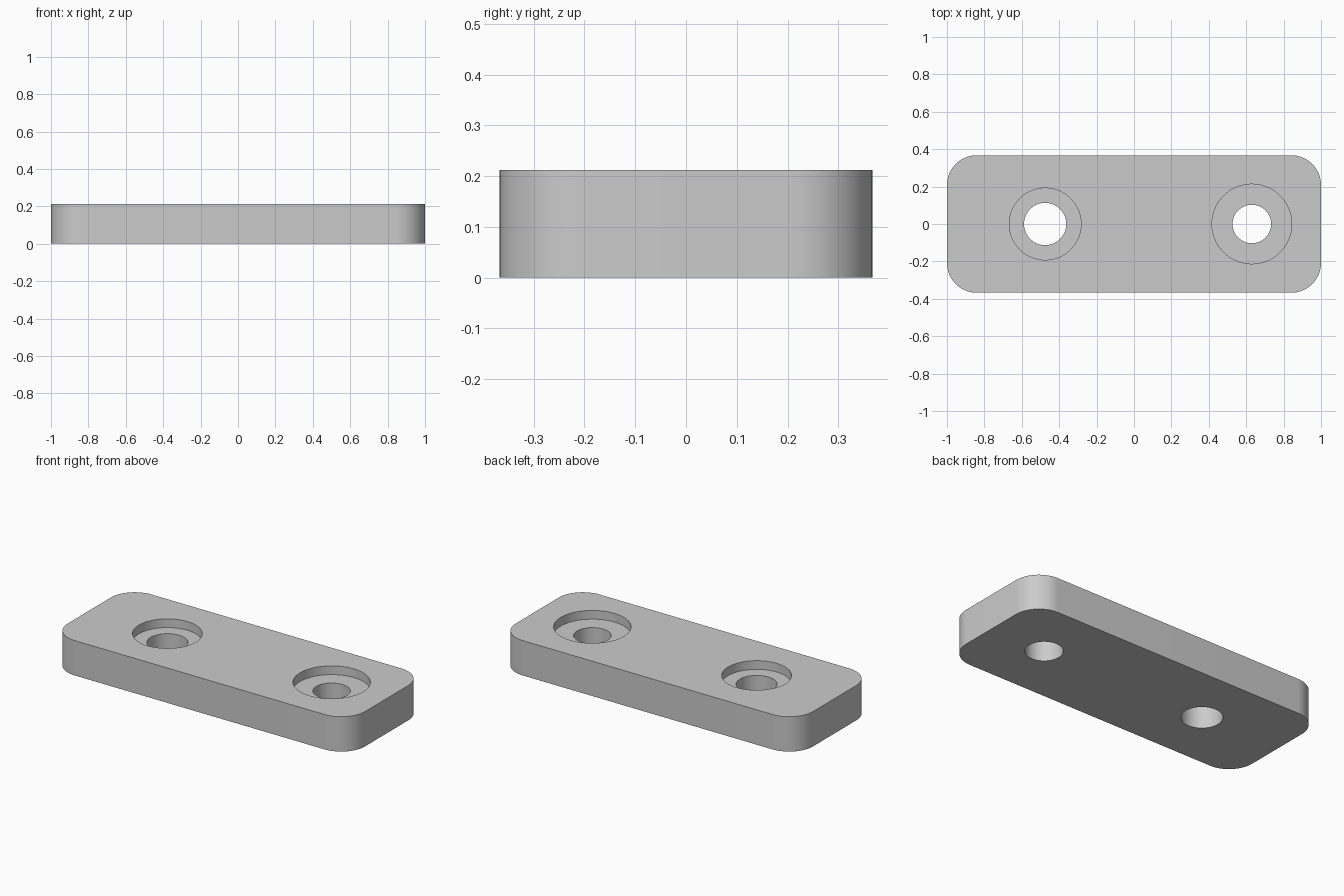
import bpy
import bmesh
from math import cos, sin, pi, radians

if "Cube" in bpy.data.objects:
    bpy.data.objects.remove(bpy.data.objects["Cube"])

LENGTH, WIDTH, HEIGHT, CORNER = 2.0, 0.735, 0.212, 0.16
BORE_FLOOR = HEIGHT * 0.75

grey = bpy.data.materials.new("plain grey")
grey.use_nodes = True
grey.diffuse_color = (0.6, 0.6, 0.6, 1)
grey.node_tree.nodes["Principled BSDF"].inputs["Base Color"].default_value = grey.diffuse_color


def arc(cx, cy, radius, start, sweep, steps):
    return [(cx + radius * cos(start + sweep * i / steps),
             cy + radius * sin(start + sweep * i / steps)) for i in range(steps + 1)]


def prism(name, outline, bottom, top):
    """Extrude a closed outline between two heights."""
    bm = bmesh.new()
    base = bm.faces.new([bm.verts.new((x, y, bottom)) for x, y in outline])
    lid = bmesh.ops.extrude_face_region(bm, geom=[base])["geom"]
    for v in lid:
        if isinstance(v, bmesh.types.BMVert):
            v.co.z = top
    bmesh.ops.recalc_face_normals(bm, faces=bm.faces)
    mesh = bpy.data.meshes.new(name)
    bm.to_mesh(mesh)
    bm.free()
    mesh.materials.append(grey)
    obj = bpy.data.objects.new(name, mesh)
    bpy.context.collection.objects.link(obj)
    return obj


# Rounded plate
outline = []
for i, (sx, sy) in enumerate([(1, 1), (-1, 1), (-1, -1), (1, -1)]):
    outline += arc(sx * (LENGTH / 2 - CORNER), sy * (WIDTH / 2 - CORNER),
                   CORNER, i * pi / 2, pi / 2, 16)
plate = prism("mounting_plate", outline, 0, HEIGHT)
bpy.context.view_layer.objects.active = plate
plate.select_set(True)

# Two counterbored screw holes: side, centre x, hole radius, bore radius
for side, x, hole, bore in [("right", -0.475, 0.113, 0.192), ("left", 0.63, 0.103, 0.213)]:
    for part, radius, floor in [("hole", hole, -0.1), ("bore", bore, BORE_FLOOR)]:
        circle = arc(x, 0, radius, 0, 2 * pi, 64)[:-1]
        cutter = prism(f"{side}_{part}_cutter", circle, floor, HEIGHT + 0.1)
        cutter.hide_render = True
        cut = plate.modifiers.new(cutter.name, "BOOLEAN")
        cut.operation, cut.solver, cut.object = "DIFFERENCE", "EXACT", cutter
        bpy.ops.object.modifier_apply(modifier=cut.name)
        bpy.data.objects.remove(cutter)

bpy.ops.object.shade_smooth_by_angle(angle=radians(30))
